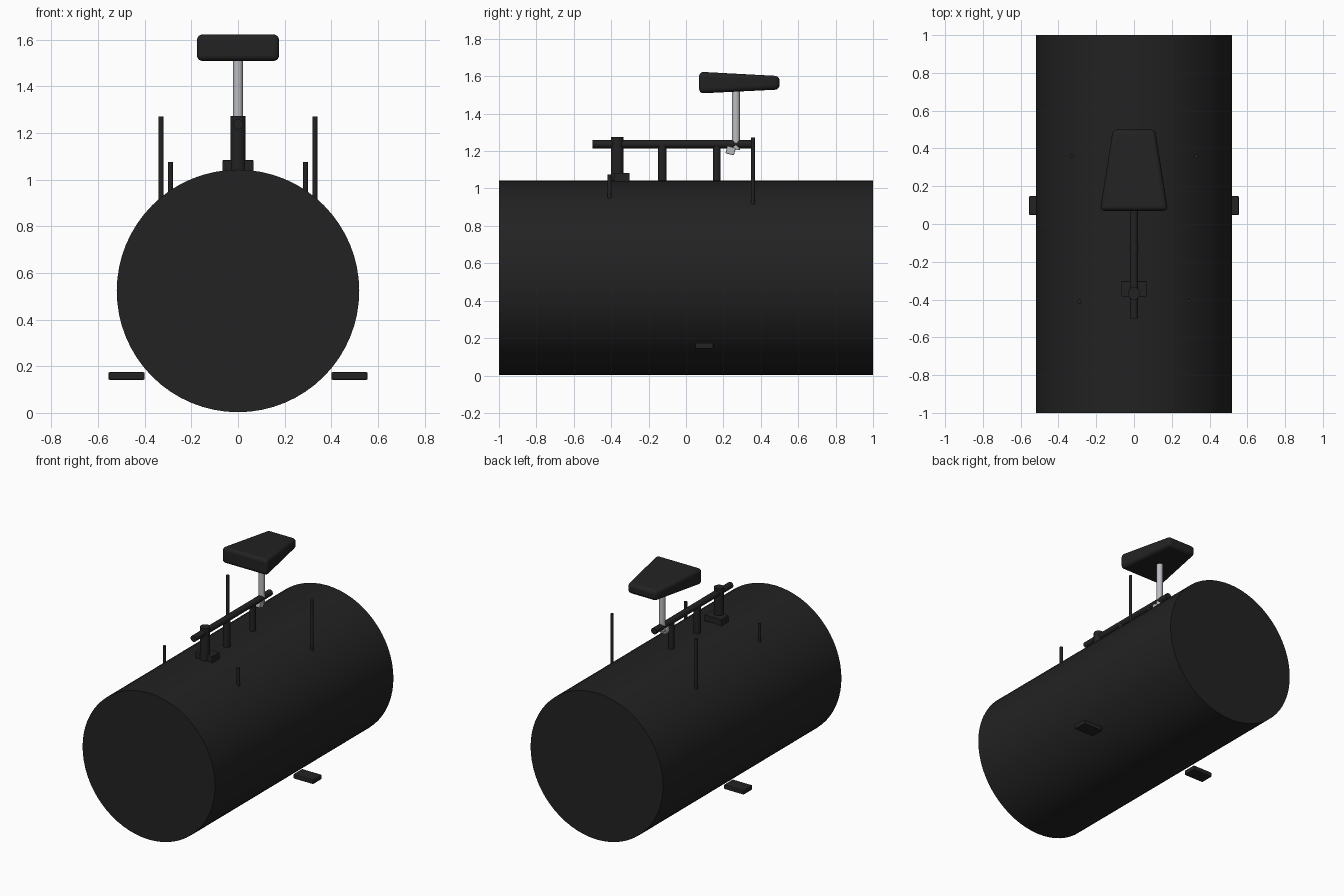
import bpy, bmesh, math
from mathutils import Vector

if "Cube" in bpy.data.objects:
    bpy.data.objects.remove(bpy.data.objects["Cube"])


def material(name, rgb):
    m = bpy.data.materials.new(name)
    m.diffuse_color = (*rgb, 1)
    m.use_nodes = True
    m.node_tree.nodes["Principled BSDF"].inputs["Base Color"].default_value = m.diffuse_color
    return m


BLACK = material("matte black", (0.016, 0.016, 0.016))
SILVER = material("silver", (0.5, 0.51, 0.53))


def finish(ob, name, mat, bevel=0, segments=2):
    ob.name = name
    ob.data.materials.append(mat)
    if bevel:
        mod = ob.modifiers.new("soft edges", 'BEVEL')
        mod.width, mod.segments = bevel, segments
        mod.limit_method = 'ANGLE'
    return ob


def rod(name, a, b, radius, mat=BLACK, sides=16):
    a, b = Vector(a), Vector(b)
    d = b - a
    bpy.ops.mesh.primitive_cylinder_add(
        vertices=sides, radius=radius, depth=d.length, location=(a + b) / 2,
        rotation=d.to_track_quat('Z', 'Y').to_euler())
    ob = bpy.context.object
    bpy.ops.object.shade_smooth_by_angle(angle=math.radians(35))
    return finish(ob, name, mat)


def box(name, lo, hi, mat=BLACK, bevel=0, tilt=0):
    lo, hi = Vector(lo), Vector(hi)
    bpy.ops.mesh.primitive_cube_add(size=1, location=(lo + hi) / 2,
                                    rotation=(tilt, 0, 0))
    ob = bpy.context.object
    ob.scale = hi - lo
    bpy.ops.object.transform_apply(location=False, rotation=False, scale=True)
    return finish(ob, name, mat, bevel)


# Large drum lying along y
rod("drum", (0, -1, 0.523), (0, 1, 0.523), 0.52, sides=64)

# Top rail, its head post with mounting block, and two supports
rod("top_rail", (0, -0.5, 1.237), (0, 0.36, 1.237), 0.022)
rod("head_post", (0, -0.368, 1.0), (0, -0.368, 1.274), 0.033)
box("mounting_block", (-0.067, -0.385, 1.02), (0.067, -0.302, 1.084), bevel=0.004)
rod("front_support", (0, -0.127, 1.0), (0, -0.127, 1.237), 0.024)
rod("rear_support", (0, 0.165, 1.0), (0, 0.165, 1.237), 0.02)

# Seat post and clamp
rod("seat_post", (0, 0.267, 1.205), (0, 0.267, 1.54), 0.021, SILVER)
box("seat_clamp", (-0.022, 0.215, 1.182), (0.022, 0.262, 1.222), SILVER,
    bevel=0.004, tilt=math.radians(-15))

# Tapered seat: (y, half width, bottom, top)
bm = bmesh.new()
rings = []
for y, w, z0, z1 in [(0.07, 0.18, 1.508, 1.624), (0.5, 0.112, 1.529, 1.601)]:
    rings.append([bm.verts.new(p) for p in
                  [(-w, y, z0), (w, y, z0), (w, y, z1), (-w, y, z1)]])
a, b = rings
bm.faces.new(a)
bm.faces.new(b[::-1])
for i in range(4):
    j = (i + 1) % 4
    bm.faces.new((a[i], b[i], b[j], a[j]))
bmesh.ops.recalc_face_normals(bm, faces=bm.faces)
mesh = bpy.data.meshes.new("seat")
bm.to_mesh(mesh)
bm.free()
seat = bpy.data.objects.new("seat", mesh)
bpy.context.collection.objects.link(seat)
finish(seat, "seat", BLACK, 0.024, 4)
bpy.context.view_layer.objects.active = seat
seat.select_set(True)
bpy.ops.object.shade_smooth_by_angle(angle=math.radians(35))

# Paired upright rods and foot pegs
for side, s in (("left", -1), ("right", 1)):
    rod(side + "_tall_rod", (s * 0.33, 0.358, 0.88), (s * 0.33, 0.358, 1.272), 0.011)
    rod(side + "_short_rod", (s * 0.29, -0.41, 0.91), (s * 0.29, -0.41, 1.075), 0.011)
    x0, x1 = sorted((s * 0.4, s * 0.556))
    box(side + "_pedal", (x0, 0.048, 0.142), (x1, 0.147, 0.175), bevel=0.006)
